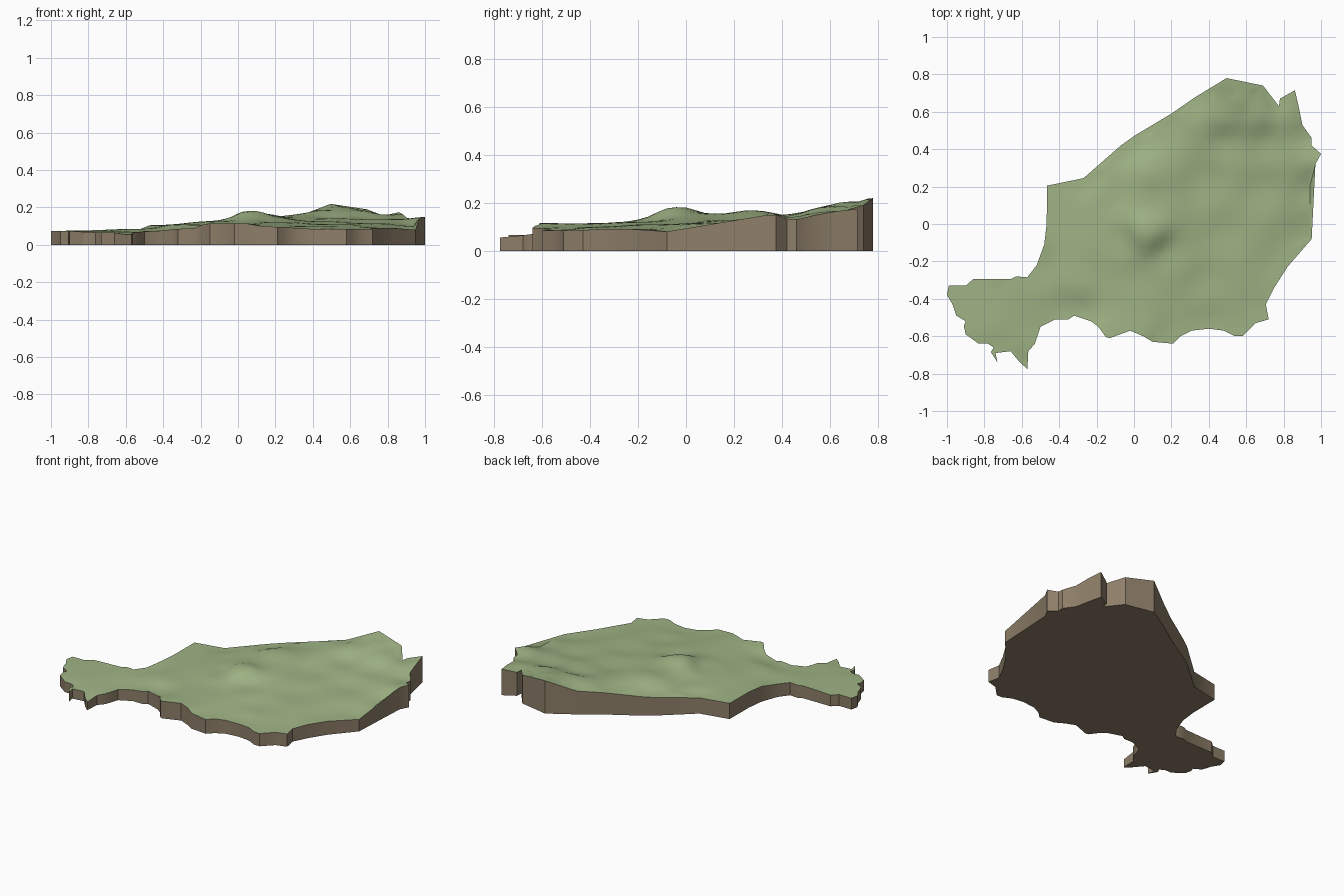
import bpy
import bmesh
from mathutils import Vector
from mathutils.geometry import delaunay_2d_cdt

if "Cube" in bpy.data.objects:
    bpy.data.objects.remove(bpy.data.objects["Cube"])

# Border, counter-clockwise seen from above
BORDER = [
    (.495, .78), (.33, .68), (.2, .59), (0, .47), (-.07, .42), (-.27, .245), (-.465, .205),
    (-.467, 0), (-.48, -.11), (-.52, -.22), (-.57, -.285), (-.63, -.28), (-.66, -.295),
    (-.86, -.295), (-.9, -.33), (-.99, -.33), (-1, -.38), (-.97, -.43), (-.95, -.49),
    (-.9, -.52), (-.91, -.545), (-.9, -.59), (-.83, -.64), (-.78, -.64), (-.75, -.66),
    (-.765, -.685), (-.73, -.74), (-.74, -.69), (-.66, -.68), (-.61, -.74), (-.57, -.775),
    (-.565, -.68), (-.53, -.64), (-.51, -.58), (-.5, -.55), (-.42, -.51), (-.35, -.51),
    (-.32, -.49), (-.23, -.52), (-.19, -.55), (-.15, -.605), (-.13, -.61), (-.02, -.57),
    (.05, -.6), (.1, -.63), (.21, -.64), (.25, -.6), (.31, -.57), (.4, -.56), (.48, -.57),
    (.54, -.6), (.58, -.6), (.61, -.57), (.65, -.53), (.72, -.51), (.705, -.43),
    (.75, -.34), (.82, -.23), (.95, -.08), (.97, .32), (1, .375), (.95, .42), (.95, .46),
    (.9, .53), (.88, .63), (.86, .715), (.78, .67), (.775, .63), (.69, .74)]

# Spot heights along the rim and on the hills
SPOTS = [
    (.495, .78, .22), (.42, .73, .19), (.33, .67, .155), (.13, .54, .14), (-.07, .42, .12),
    (-.27, .245, .105), (-.46, .2, .105), (-.47, 0, .105), (-.55, -.27, .085),
    (-.8, -.3, .075), (-1, -.36, .075), (-.8, -.5, .075), (-.75, -.72, .065),
    (-.57, -.77, .055), (-.52, -.6, .07), (-.42, -.51, .075), (-.3, -.5, .085),
    (-.14, -.61, .115), (0, -.57, .115), (.2, -.64, .095), (.4, -.56, .085),
    (.58, -.6, .085), (.72, -.5, .085), (.82, -.23, .09), (.95, -.08, .08),
    (.96, .15, .1), (1, .375, .15), (.93, .45, .13), (.88, .63, .165), (.86, .715, .175),
    (.78, .66, .155), (.69, .74, .19), (.55, .68, .205), (.65, .62, .185), (.45, .62, .185),
    (.72, .4, .135), (.5, .4, .14), (.4, .2, .125), (.7, .15, .115), (.5, -.1, .11),
    (.4, -.35, .1), (.07, -.03, .182), (.1, .12, .155), (.1, .27, .168), (.2, -.18, .12),
    (-.1, -.1, .125), (-.15, .15, .125), (-.3, -.3, .11), (0, -.35, .115)]


def height(x, y):
    total = weight = 0.0
    for sx, sy, sz in SPOTS:
        w = 1 / ((x - sx) ** 2 + (y - sy) ** 2 + .0006) ** 1.6
        total += w * sz
        weight += w
    return total / weight


def material(name, colour):
    m = bpy.data.materials.new(name)
    m.diffuse_color = (*colour, 1)
    m.use_nodes = True
    m.node_tree.nodes["Principled BSDF"].inputs["Base Color"].default_value = m.diffuse_color
    return m


def inside(x, y):
    hit = False
    for (ax, ay), (bx, by) in zip(BORDER, BORDER[1:] + BORDER[:1]):
        if (ay > y) != (by > y) and x < ax + (y - ay) * (bx - ax) / (by - ay):
            hit = not hit
    return hit


def clear_of_border(p):
    for a, b in zip(BORDER, BORDER[1:] + BORDER[:1]):
        a, b = Vector(a), Vector(b)
        t = max(0, min(1, (p - a).dot(b - a) / (b - a).length_squared))
        if (p - a.lerp(b, t)).length < .015:
            return False
    return True


# Land surface: border filled with a fine triangle grid
STEP = .04
points = [Vector(p) for p in BORDER]
n = len(points)
for j in range(-20, 21):
    for i in range(-26, 27):
        p = Vector(((i + .5 * (j % 2)) * STEP, j * STEP))
        if inside(*p) and clear_of_border(p):
            points.append(p)
edges = [(i, (i + 1) % n) for i in range(n)]
verts, _, tris, *_ = delaunay_2d_cdt(points, edges, [list(range(n))], 1, 1e-5)

bm = bmesh.new()
top = [bm.verts.new((v.x, v.y, height(v.x, v.y))) for v in verts]
for t in tris:
    bm.faces.new([top[i] for i in t])
bmesh.ops.recalc_face_normals(bm, faces=bm.faces)
if sum(f.normal.z for f in bm.faces) < 0:
    bmesh.ops.reverse_faces(bm, faces=bm.faces)

# Earth walls dropped from the rim, and the flat underside
rim = [e for e in bm.edges if e.is_boundary]
land = set(bm.faces)
made = bmesh.ops.extrude_edge_only(bm, edges=rim)["geom"]
for v in made:
    if isinstance(v, bmesh.types.BMVert):
        v.co.z = 0
base_edges = [e for e in bm.edges if e.is_boundary]
bmesh.ops.triangle_fill(bm, use_beauty=True, edges=base_edges)
bmesh.ops.recalc_face_normals(bm, faces=bm.faces)
for f in bm.faces:
    f.material_index = 0 if f in land else 1

mesh = bpy.data.meshes.new("land_slab")
bm.to_mesh(mesh)
bm.free()
mesh.materials.append(material("grass_green", (.35, .455, .235)))
mesh.materials.append(material("earth_brown", (.27, .21, .14)))
slab = bpy.data.objects.new("land_slab", mesh)
bpy.context.collection.objects.link(slab)
bpy.context.view_layer.objects.active = slab
slab.select_set(True)
bpy.ops.object.shade_smooth_by_angle(angle=.6)
